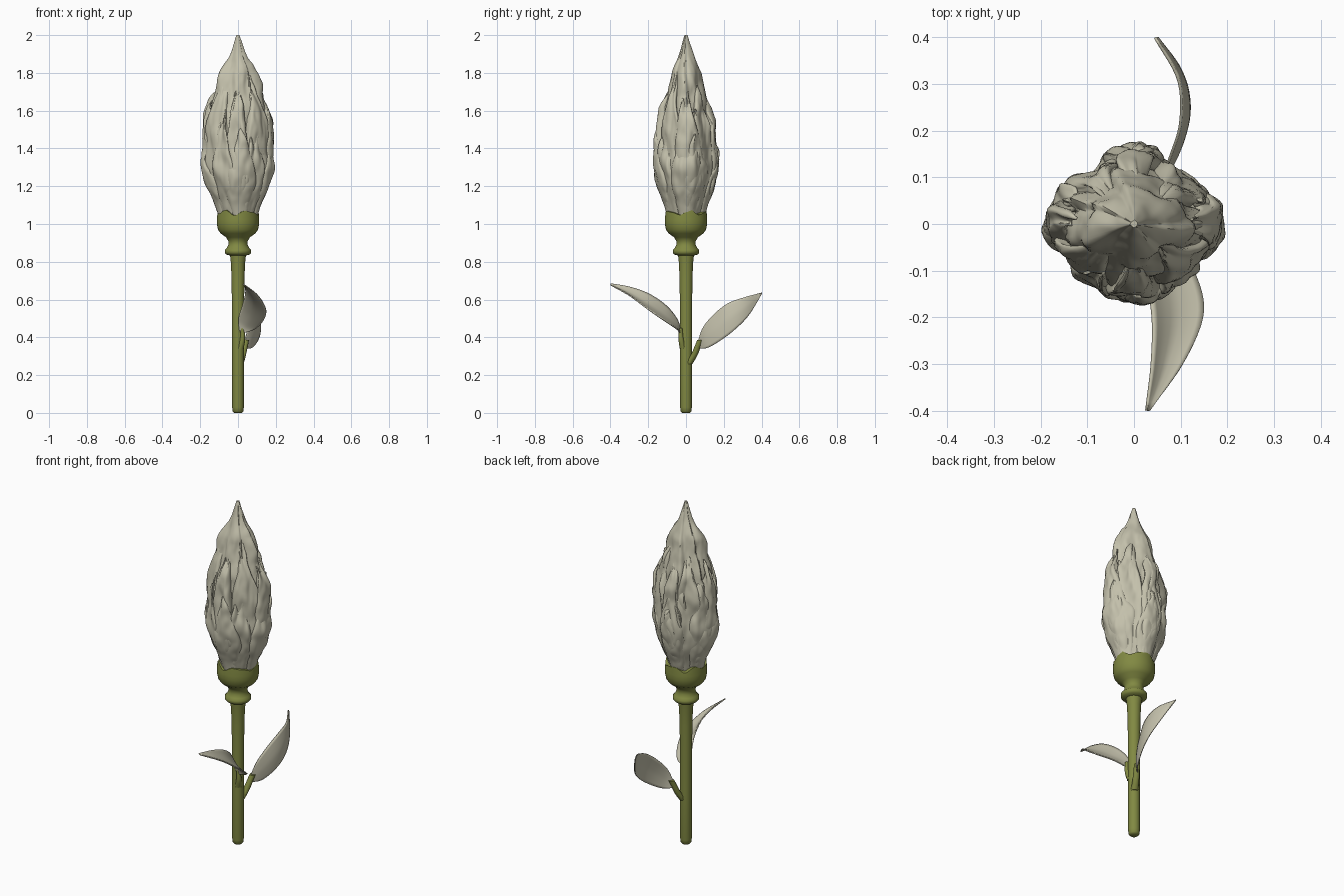
import bpy, bmesh, math, random
from mathutils import Vector, noise

random.seed(4)
cube = bpy.data.objects.get("Cube")
if cube:
    bpy.data.objects.remove(cube, do_unlink=True)


def material(name, color):
    m = bpy.data.materials.new(name)
    m.use_nodes = True
    m.diffuse_color = (*color, 1)
    m.node_tree.nodes["Principled BSDF"].inputs["Base Color"].default_value = (*color, 1)
    return m


PETAL = material("pale petal", (0.55, 0.53, 0.41))
GREEN = material("stem green", (0.22, 0.25, 0.055))


def grid_object(name, rows, mat, closed=False, thickness=0, angle=50):
    """Skin a list of point rows into a smooth surface."""
    bm = bmesh.new()
    vs = [[bm.verts.new(p) for p in row] for row in rows]
    for a, b in zip(vs, vs[1:]):
        n = len(a)
        for i in range(n if closed else n - 1):
            j = (i + 1) % n
            bm.faces.new((a[i], a[j], b[j], b[i]))
    if closed:
        bm.faces.new(vs[0][::-1])
        bm.faces.new(vs[-1])
    bmesh.ops.recalc_face_normals(bm, faces=bm.faces)
    me = bpy.data.meshes.new(name)
    bm.to_mesh(me)
    bm.free()
    me.materials.append(mat)
    ob = bpy.data.objects.new(name, me)
    bpy.context.collection.objects.link(ob)
    if thickness:
        mod = ob.modifiers.new("thickness", 'SOLIDIFY')
        mod.thickness = thickness
        mod.offset = 0
    bpy.ops.object.select_all(action='DESELECT')
    ob.select_set(True)
    bpy.context.view_layer.objects.active = ob
    bpy.ops.object.shade_smooth_by_angle(angle=math.radians(angle))
    return ob


def spline(pts, t):
    """Catmull-Rom through pts, t in 0..1."""
    pts = [Vector(p) for p in pts]
    f = min(max(t, 0), 1) * (len(pts) - 1)
    i = min(int(f), len(pts) - 2)
    f -= i
    b, c = pts[i], pts[i + 1]
    a = pts[i - 1] if i else b * 2 - c
    d = pts[i + 2] if i + 2 < len(pts) else c * 2 - b
    return 0.5 * (2 * b + (c - a) * f + (2 * a - 5 * b + 4 * c - d) * f * f
                  + (3 * b - a - 3 * c + d) * f ** 3)


# Bud outline: half width in x and in y at even heights
Z0, Z1 = 1.0, 2.0
OUTLINE = [(.085, .085), (.12, .115), (.166, .152), (.188, .168), (.187, .164), (.191, .16),
           (.176, .142), (.146, .112), (.104, .08), (.043, .038), (.008, .008)]


def bud_point(a, z, scale=1.0, push=0.0):
    rx, ry = spline([(x, y, 0) for x, y in OUTLINE], (z - Z0) / (Z1 - Z0))[:2]
    c, s = math.cos(a), math.sin(a)
    lobes = 1 - .055 * (1 - math.cos(4 * a))
    r = rx * ry / math.hypot(ry * c, rx * s) * scale * lobes + push
    return Vector((r * c, r * s, z))


def crumple(p, seed, stretch=.42):
    q = Vector((p.x * 17, p.y * 17, p.z * 17 * stretch + seed))
    return noise.noise(q) + .4 * noise.noise(q * 2.3)


# Inner bud: furled petals twisting to the tip
rows = []
for k in range(81):
    z = Z0 + (Z1 - Z0) * k / 80
    h = k / 80
    row = []
    for i in range(96):
        a = math.tau * i / 96
        fold = ((a + 1.1 * h) * 5 / math.tau + .3 * math.sin(2 * a + 1)) % 1
        pleat = min(fold, (1 - fold) * 5) - .45
        scale = .82 + .16 * min(1, max(0, (h - .68) / .12)) + .2 * pleat * min(1, h * 2)
        p = bud_point(a, z, scale)
        row.append(bud_point(a, z, scale, .014 * crumple(p, 3) * min(1, (1 - h) * 4)))
    rows.append(row)
grid_object("inner_bud", rows, PETAL, closed=True)


def petal(name, angle, width, z0, z1, lift, seed, ruffle):
    """Petal hugging the bud, edges tucked in, crumpled toward its top."""
    rows, nu, nv = [], 30, 46
    for j in range(nv + 1):
        v = j / nv
        row = []
        for i in range(nu + 1):
            u = 2 * i / nu - 1
            wav = noise.noise(Vector((u * 2.2, seed, v)))
            z = z0 + (z1 - z0) * v * (1 - .2 * u * u + .07 * wav)
            wide = width * (.8 + .35 * math.sin(math.pi * min(1, v * 1.1))) * (1 - .45 * v ** 4)
            a = angle + u * wide + .2 * v * noise.noise(Vector((v * 4, u * 2, seed)))
            push = -.03 * u ** 6 - .024 * v ** 10
            push += ruffle * v * (.6 * math.sin(u * 6 + 5 * v + seed) + .5 * math.sin(v * 17 + u * 4 + seed))
            push += .022 * crumple(bud_point(a, z), seed) * (.2 + .8 * v)
            row.append(bud_point(a, z, lift, push))
        rows.append(row)
    grid_object(name, rows, PETAL, thickness=.006, angle=60)


# Petal layers: count, start angle, half width, top height, lift, ruffle
LAYERS = [("upper", 4, .75, .62, 1.8, .93, .007),
          ("middle", 4, 0, .5, 1.72, .96, .01),
          ("side", 5, .3, .5, 1.58, .98, .01),
          ("outer", 4, 0, .62, 1.46, 1.0, .005)]
for n, (name, count, start, width, top, lift, ruffle) in enumerate(LAYERS):
    for i in range(count):
        a = start + math.tau * i / count + random.uniform(-.12, .12)
        petal(f"{name}_petal_{i + 1}", a, width, 1.02, top + random.uniform(-.04, .04),
              lift, 7.3 * n + 1.9 * i, ruffle)


def lathe(name, profile, rim_wave=0, sides=40):
    rows = []
    for k, (r, z) in enumerate(profile):
        row = []
        for i in range(sides):
            a = math.tau * i / sides
            up = rim_wave * (math.sin(5 * a + .6) + .5 * math.sin(8 * a)) if k >= len(profile) - 2 else 0
            row.append((r * math.cos(a), r * math.sin(a), z + up))
        rows.append(row)
    return grid_object(name, rows, GREEN, closed=True)


# Stem and the cup that holds the bud
lathe("stem", [(.02, 0), (.028, .008), (.031, .03), (.031, .3), (.032, .55), (.034, .7), (.037, .79), (.044, .85)])
lathe("cup", [(.035, .832), (.062, .838), (.07, .848), (.07, .862), (.06, .872), (.051, .89), (.051, .91),
              (.064, .93), (.092, .95), (.106, .97), (.112, 1.0), (.112, 1.025), (.109, 1.06), (.09, 1.062)],
      rim_wave=.011)


def leaf(name, edge_a, edge_b, bulge):
    """Blade between two edge curves, creased along the midrib."""
    rows = []
    for j in range(29):
        t = j / 28
        p, q = spline(edge_a, t), spline(edge_b, t)
        row = []
        for i in range(11):
            s = i / 10
            cup = math.sin(math.pi * s) * math.sin(math.pi * t) + (.25 * t * (1 - t) if i == 5 else 0)
            row.append(p.lerp(q, s) + Vector(bulge) * cup)
        rows.append(row)
    grid_object(name, rows, PETAL, thickness=.006)


leaf("front_leaf",
     [(.008, -.025, .43), (.004, -.05, .5), (.025, -.11, .572), (.04, -.2, .632), (.038, -.3, .667), (.026, -.4, .684)],
     [(.022, -.03, .42), (.09, -.05, .445), (.136, -.12, .492), (.148, -.2, .548), (.105, -.3, .622), (.034, -.4, .678)],
     (-.008, 0, -.016))
leaf("back_leaf",
     [(.03, .06, .36), (.055, .09, .45), (.08, .15, .522), (.1, .22, .578), (.095, .31, .612), (.045, .4, .636)],
     [(.035, .07, .34), (.072, .115, .345), (.105, .185, .385), (.118, .26, .442), (.1, .33, .515), (.05, .4, .628)],
     (.008, 0, 0))


def stalk(name, pts, radii):
    rows = []
    for j in range(11):
        t = j / 10
        c = spline(pts, t)
        r = radii[0] + (radii[1] - radii[0]) * t
        rows.append([c + Vector((r * math.cos(math.tau * i / 12), r * math.sin(math.tau * i / 12), 0))
                     for i in range(12)])
    grid_object(name, rows, GREEN, closed=True)


# Short leaf stalks
stalk("front_leaf_stalk", [(.012, -.015, .34), (.024, -.026, .39), (.024, -.03, .45)], (.018, .01))
stalk("back_leaf_stalk", [(.01, .015, .26), (.025, .045, .31), (.042, .075, .385)], (.02, .016))
